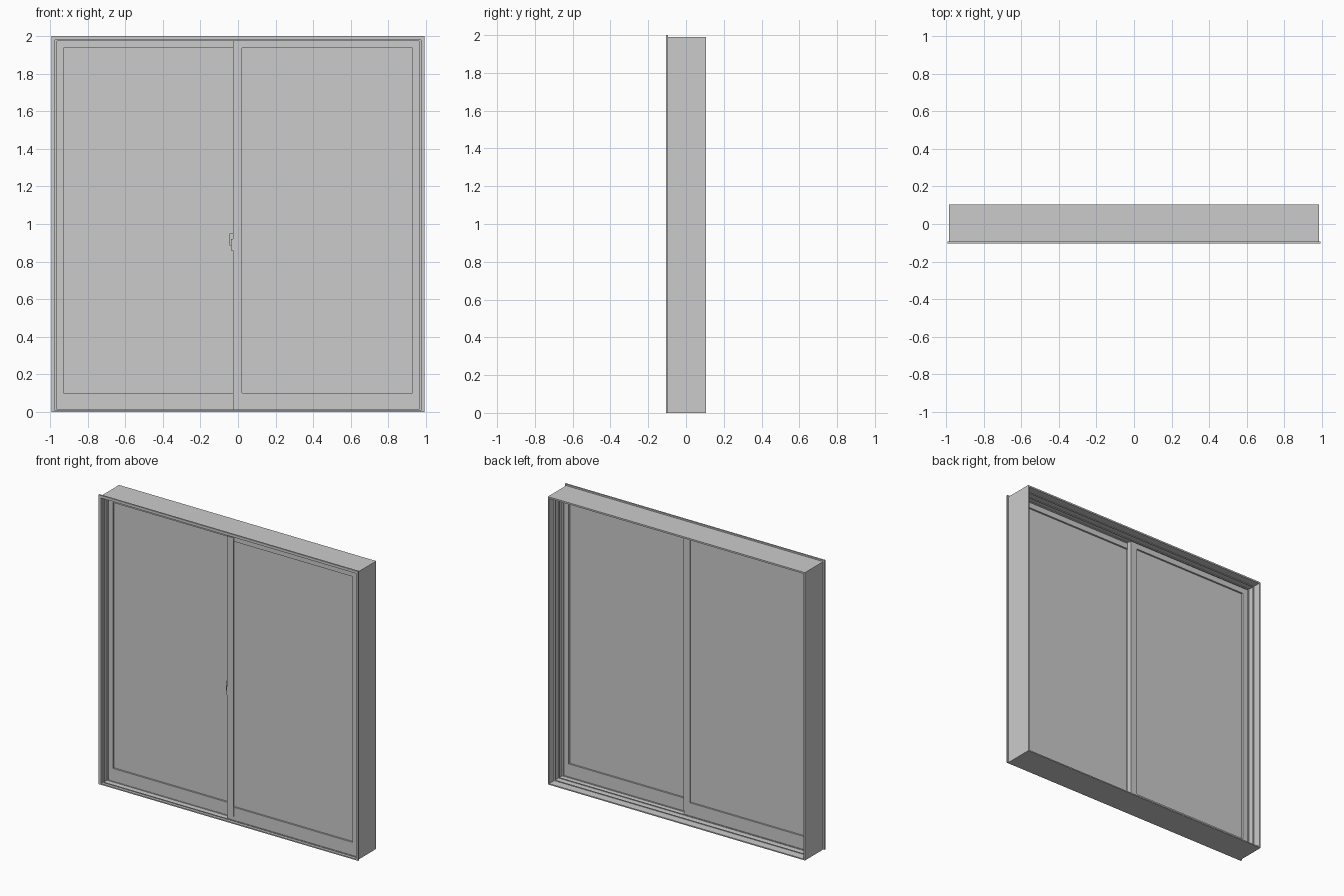
import bpy, bmesh

if "Cube" in bpy.data.objects:
    bpy.data.objects.remove(bpy.data.objects["Cube"])


def finish(name, bm):
    bmesh.ops.recalc_face_normals(bm, faces=bm.faces)
    mesh = bpy.data.meshes.new(name)
    bm.to_mesh(mesh)
    bm.free()
    obj = bpy.data.objects.new(name, mesh)
    bpy.context.collection.objects.link(obj)
    return obj


def box(name, x0, x1, y0, y1, z0, z1):
    bm = bmesh.new()
    bmesh.ops.create_cube(bm, size=1)
    for v in bm.verts:
        v.co = (x1 if v.co.x > 0 else x0,
                y1 if v.co.y > 0 else y0,
                z1 if v.co.z > 0 else z0)
    return finish(name, bm)


def ring(name, outer, inner, y0, y1):
    """Rectangular frame; outer and inner are (x0, x1, z0, z1)."""
    bm = bmesh.new()

    def loop(r, y):
        x0, x1, z0, z1 = r
        return [bm.verts.new((x, y, z)) for x, z in
                ((x0, z0), (x1, z0), (x1, z1), (x0, z1))]

    loops = [loop(outer, y0), loop(outer, y1), loop(inner, y1), loop(inner, y0)]
    for a, b in zip(loops, loops[1:] + loops[:1]):
        for i in range(4):
            j = (i + 1) % 4
            bm.faces.new((a[i], a[j], b[j], b[i]))
    return finish(name, bm)


# Outer lining of the opening and the front trim flange
ring("frame_lining", (-0.983, 0.983, 0, 1.99),
     (-0.973, 0.973, 0.008, 1.979), -0.1, 0.105)
ring("front_trim", (-0.993, 0.993, 0, 2.0),
     (-0.975, 0.975, 0.008, 1.984), -0.105, -0.094)

# Thin track ribs running round the inside of the lining
for i, y in enumerate((-0.086, -0.042, -0.002, 0.045)):
    ring(f"track_rib_{i + 1}", (-0.976, 0.976, 0.004, 1.983),
         (-0.964, 0.964, 0.012, 1.974), y, y + 0.005)

# Two sliding sashes with panes, one behind the other
for side, x0, x1, y0, g0, g1 in (("front", -0.027, 0.968, -0.076, 0.015, 0.928),
                                 ("back", -0.968, 0.022, -0.039, -0.928, -0.02)):
    ring(side + "_sash", (x0, x1, 0.01, 1.976), (g0, g1, 0.1, 1.937), y0, y0 + 0.032)
    box(side + "_pane", g0 - 0.006, g1 + 0.006, y0 + 0.012, y0 + 0.02, 0.094, 1.943)

# Meeting stile covers, front and back
box("front_meeting_stile", -0.027, 0.022, -0.08, -0.075, 0.037, 1.963)
box("back_meeting_stile", -0.027, 0.022, -0.008, -0.004, 0.037, 1.963)

# Small latch beside the meeting stile
box("latch_body", -0.046, -0.027, -0.064, -0.05, 0.885, 0.95)
box("latch_lever", -0.036, -0.024, -0.074, -0.06, 0.86, 0.92)
